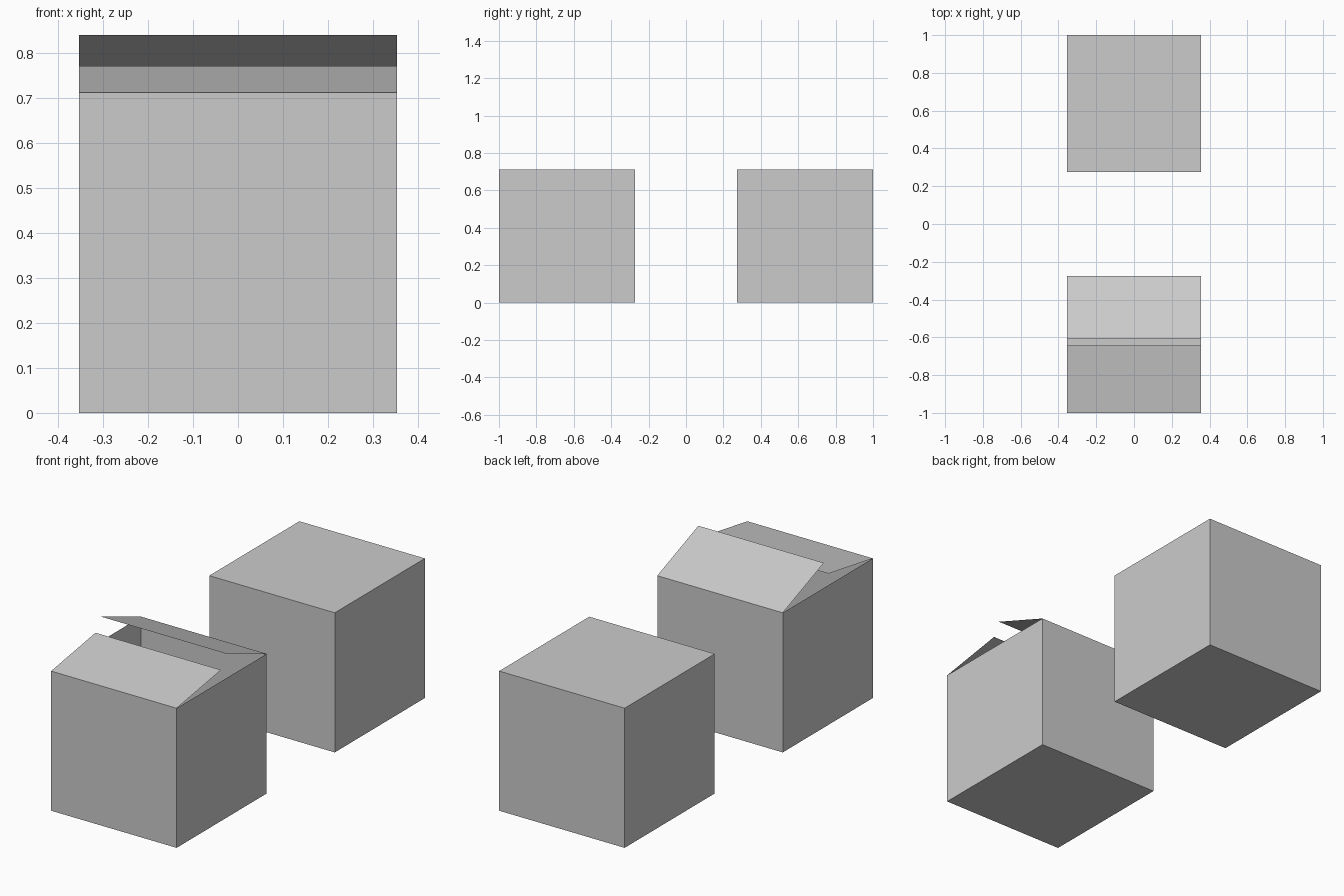
import bpy
import bmesh

if "Cube" in bpy.data.objects:
    bpy.data.objects.remove(bpy.data.objects["Cube"])

HALF_W, HEIGHT = 0.354, 0.712
NEAR, FAR = 0.274, 1.0   # distance of the inner and outer walls from y = 0


def make_object(name, bm):
    mesh = bpy.data.meshes.new(name)
    bm.to_mesh(mesh)
    bm.free()
    obj = bpy.data.objects.new(name, mesh)
    bpy.context.collection.objects.link(obj)
    return obj


def carton(name, y0, y1, open_top=False):
    """Thin-walled box standing on the ground, optionally without a top."""
    bm = bmesh.new()
    bmesh.ops.create_cube(bm, size=1)
    bmesh.ops.scale(bm, vec=(2 * HALF_W, y1 - y0, HEIGHT), verts=bm.verts)
    bmesh.ops.translate(bm, vec=(0, (y0 + y1) / 2, HEIGHT / 2), verts=bm.verts)
    if open_top:
        top = [f for f in bm.faces if f.normal.z > 0.9]
        bmesh.ops.delete(bm, geom=top, context='FACES_ONLY')
    return make_object(name, bm)


def flap(name, hinge_y, tip_y, tip_z):
    """Single sheet running from a top edge of the box to its free edge."""
    bm = bmesh.new()
    corners = [(-HALF_W, hinge_y, HEIGHT), (HALF_W, hinge_y, HEIGHT),
               (HALF_W, tip_y, tip_z), (-HALF_W, tip_y, tip_z)]
    face = bm.faces.new([bm.verts.new(c) for c in corners])
    face.normal_update()
    if face.normal.z < 0:
        face.normal_flip()
    return make_object(name, bm)


# Closed box at the back
carton("closed_box", NEAR, FAR)

# Open box at the front with two half-raised lid flaps
carton("open_box", -FAR, -NEAR, open_top=True)
flap("front_flap", -FAR, -0.643, 0.771)
flap("back_flap", -NEAR, -0.605, 0.84)
